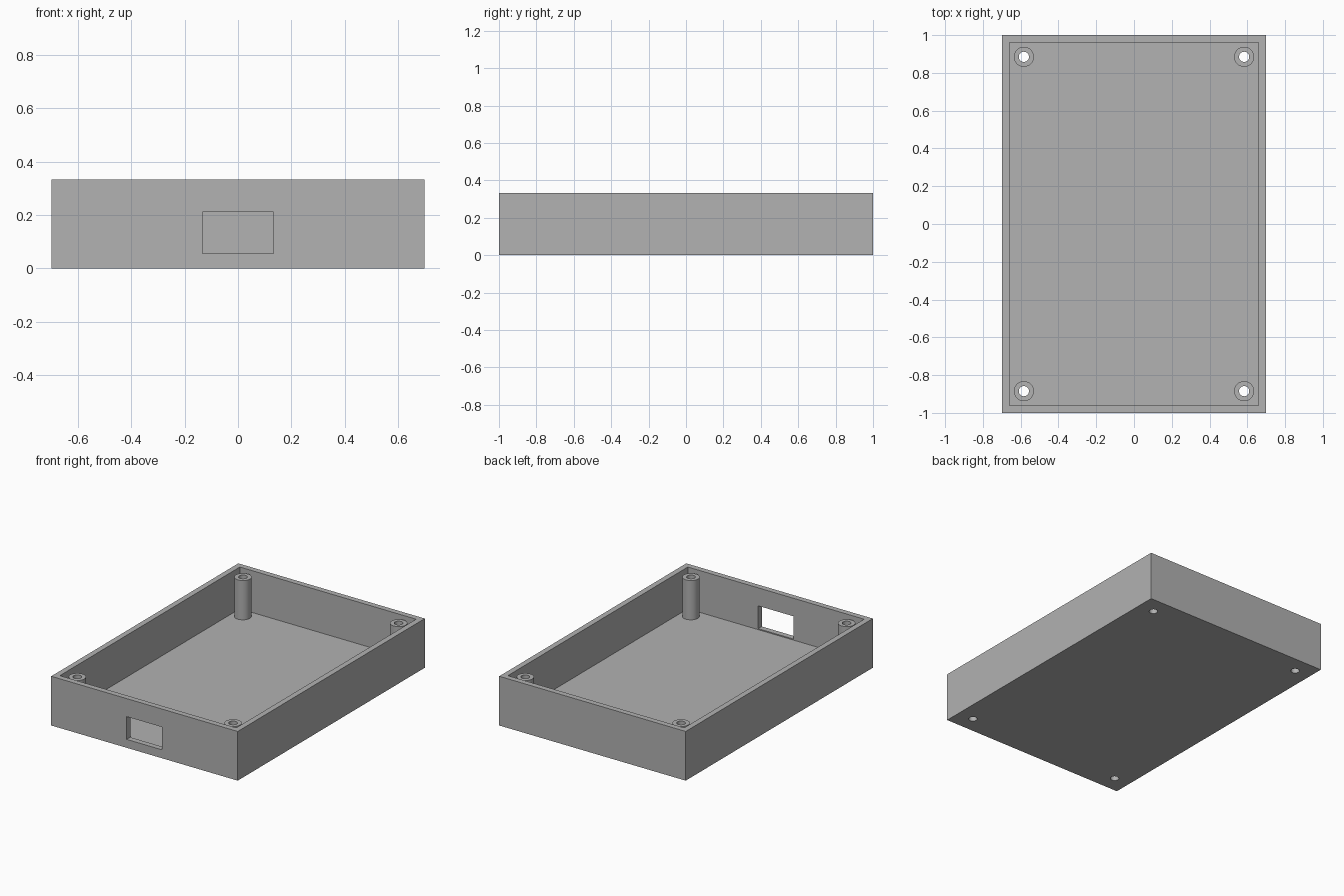
import bpy
import math

if "Cube" in bpy.data.objects:
    bpy.data.objects.remove(bpy.data.objects["Cube"], do_unlink=True)

WIDTH, LENGTH, HEIGHT = 1.396, 2.0, 0.333
WALL, FLOOR = 0.038, 0.05
POST_X, POST_Y, POST_TOP = 0.583, 0.885, 0.316
POST_RADIUS, HOLE_RADIUS = 0.053, 0.027

grey = bpy.data.materials.new("plain_grey")
grey.use_nodes = True
colour = (0.445, 0.445, 0.445, 1)
grey.diffuse_color = colour
grey.node_tree.nodes["Principled BSDF"].inputs["Base Color"].default_value = colour


def box(name, size, centre):
    bpy.ops.mesh.primitive_cube_add(size=1, location=centre)
    obj = bpy.context.object
    obj.name = name
    obj.scale = size
    bpy.ops.object.transform_apply(location=True, scale=True)
    obj.data.materials.append(grey)
    return obj


def cylinder(name, radius, x, y, bottom, top):
    bpy.ops.mesh.primitive_cylinder_add(
        vertices=48, radius=radius, depth=top - bottom,
        location=(x, y, (bottom + top) / 2))
    obj = bpy.context.object
    obj.name = name
    obj.data.materials.append(grey)
    return obj


def combine(target, tool, operation):
    """Apply a boolean to the target and drop the tool."""
    mod = target.modifiers.new(operation.lower(), "BOOLEAN")
    mod.operation = operation
    mod.solver = "EXACT"
    mod.object = tool
    bpy.context.view_layer.objects.active = target
    bpy.ops.object.modifier_apply(modifier=mod.name)
    bpy.data.objects.remove(tool, do_unlink=True)


# Open tray: outer block with the inside hollowed out
tray = box("enclosure_tray", (WIDTH, LENGTH, HEIGHT), (0, 0, HEIGHT / 2))
cavity = box("cavity_cutter", (WIDTH - 2 * WALL, LENGTH - 2 * WALL, HEIGHT),
             (0, 0, FLOOR + HEIGHT / 2))
combine(tray, cavity, "DIFFERENCE")

# Rectangular port through the front wall
port = box("port_cutter", (0.266, 0.2, 0.154), (0, -LENGTH / 2, 0.134))
combine(tray, port, "DIFFERENCE")

# Corner screw posts, drilled right through the floor
for x in (-POST_X, POST_X):
    for y in (-POST_Y, POST_Y):
        post = cylinder("screw_post", POST_RADIUS, x, y, FLOOR / 2, POST_TOP)
        combine(tray, post, "UNION")
        hole = cylinder("hole_cutter", HOLE_RADIUS, x, y, -0.1, HEIGHT + 0.1)
        combine(tray, hole, "DIFFERENCE")

# Smooth round walls, crisp edges
bpy.ops.object.select_all(action="DESELECT")
tray.select_set(True)
bpy.context.view_layer.objects.active = tray
bpy.ops.object.shade_smooth_by_angle(angle=math.radians(30))
